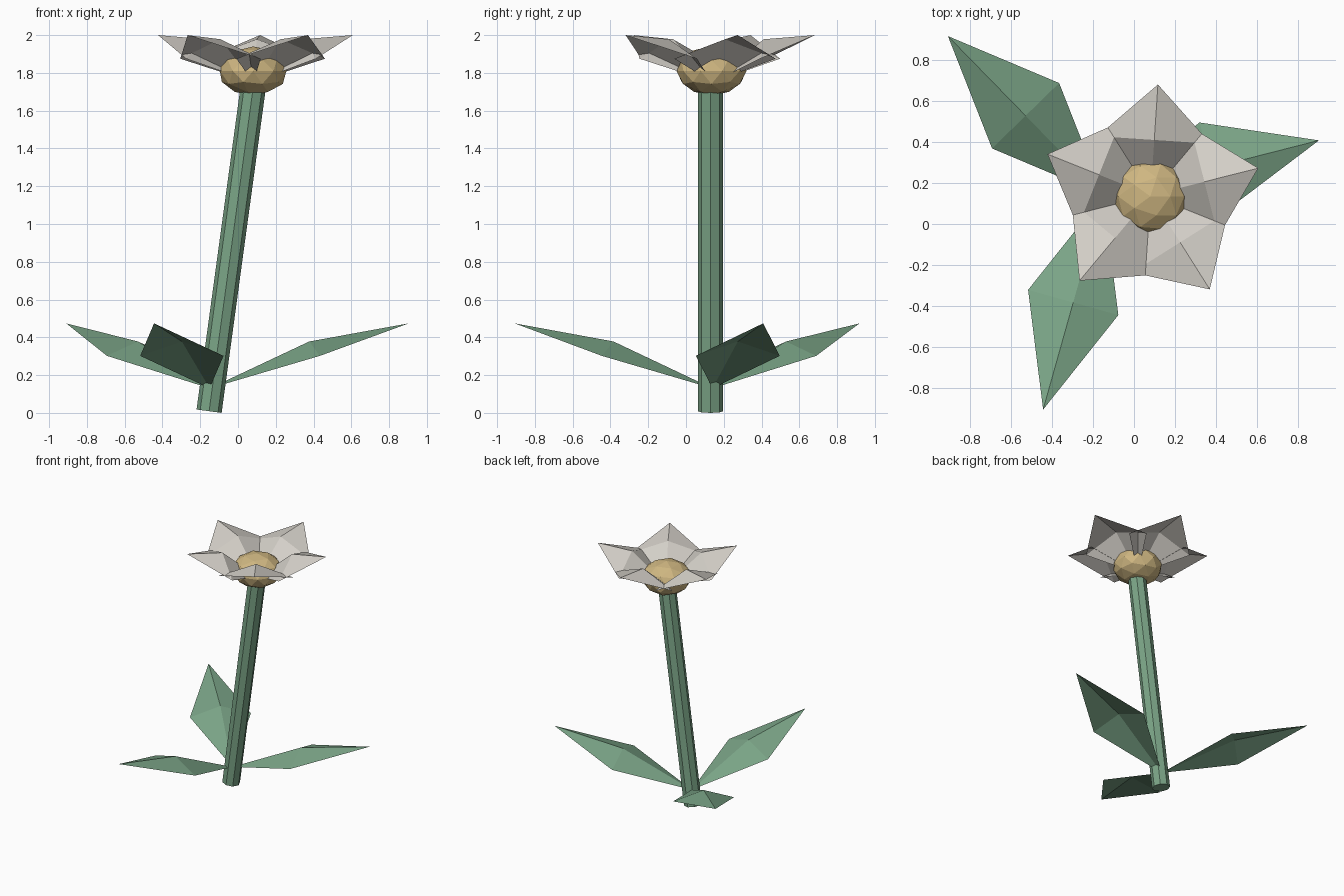
import bpy, bmesh, math
from mathutils import Vector

if "Cube" in bpy.data.objects:
    bpy.data.objects.remove(bpy.data.objects["Cube"])


def material(name, rgb):
    m = bpy.data.materials.new(name)
    m.diffuse_color = (*rgb, 1)
    m.use_nodes = True
    m.node_tree.nodes["Principled BSDF"].inputs["Base Color"].default_value = m.diffuse_color
    return m


green = material("leaf green", (0.195, 0.37, 0.24))
white = material("petal off white", (0.66, 0.63, 0.58))
gold = material("centre gold", (0.62, 0.47, 0.22))


def finish(bm, name, mat):
    me = bpy.data.meshes.new(name)
    bm.to_mesh(me)
    bm.free()
    ob = bpy.data.objects.new(name, me)
    me.materials.append(mat)
    bpy.context.collection.objects.link(ob)
    return ob


def blade(name, mat, base, length, half_width, rise, ridge, angle):
    """Pointed diamond sheet folded over a raised middle point."""
    out = Vector((math.cos(angle), math.sin(angle), 0))
    side = Vector((-out.y, out.x, 0))
    up = Vector((0, 0, 1))
    base = Vector(base)
    half = base + out * length / 2 + up * rise / 2
    bm = bmesh.new()
    b, l, t, r, m = [bm.verts.new(p) for p in (
        base, half + side * half_width, base + out * length + up * rise,
        half - side * half_width, half + up * ridge)]
    for f in ((b, m, l), (l, m, t), (t, m, r), (r, m, b)):
        bm.faces.new(f)
    return finish(bm, name, mat)


# leaning eight-sided stem
low, high = Vector((-0.153, 0.13, 0.009)), Vector((0.08, 0.13, 1.72))
axis = high - low
bpy.ops.mesh.primitive_cylinder_add(vertices=8, radius=0.067, depth=axis.length,
                                    location=(low + high) / 2,
                                    rotation=(0, math.atan2(axis.x, axis.z), 0))
stem = bpy.context.object
stem.name = "stem"
stem.data.materials.append(green)

# three leaves low on the stem
for i in range(3):
    blade(f"leaf_{i + 1}", green, (-0.15, 0.14, 0.13), 1.088, 0.229, 0.344, 0.076,
          math.radians(14.3 + 120 * i))

# flattened flower centre
bpy.ops.mesh.primitive_ico_sphere_add(subdivisions=2, radius=1, location=(0.08, 0.135, 1.81))
centre = bpy.context.object
centre.name = "flower_centre"
centre.scale = (0.185, 0.185, 0.13)
centre.data.materials.append(gold)

# five overlapping petals
for i in range(5):
    blade(f"petal_{i + 1}", white, (0.081, 0.14, 1.75), 0.543, 0.277, 0.25, 0.103,
          math.radians(14.2 + 72 * i))
